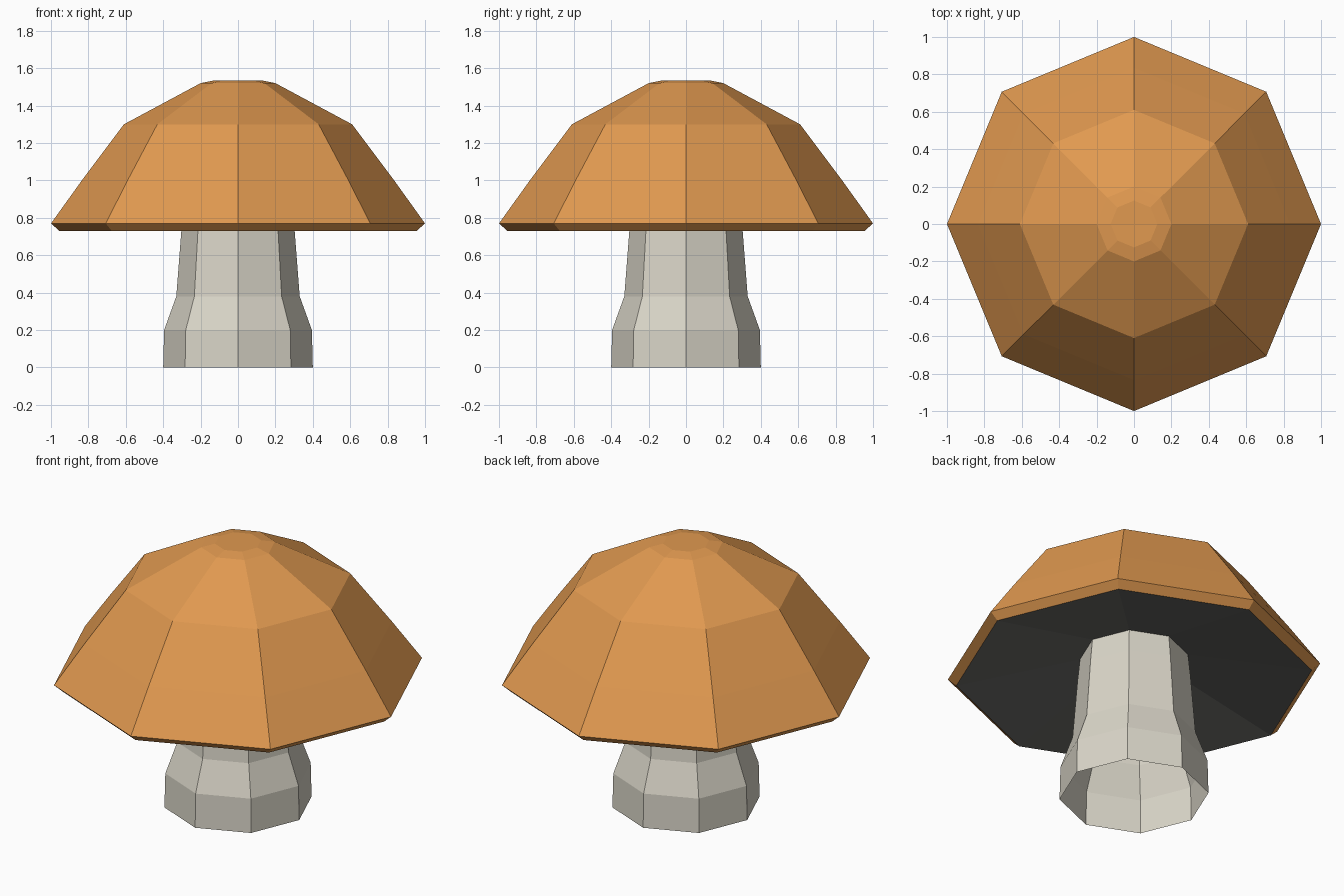
import bpy, bmesh
from math import cos, sin, tau

if "Cube" in bpy.data.objects:
    bpy.data.objects.remove(bpy.data.objects["Cube"])

SIDES = 8


def material(name, rgb):
    m = bpy.data.materials.new(name)
    m.diffuse_color = (*rgb, 1)
    m.use_nodes = True
    m.node_tree.nodes["Principled BSDF"].inputs["Base Color"].default_value = m.diffuse_color
    return m


def lathe(name, profile, mat, close_top=False):
    """Spin a (radius, z) profile, listed so faces point outward, into an octagonal shell."""
    bm = bmesh.new()
    rings = [[bm.verts.new((r * cos(tau * i / SIDES), r * sin(tau * i / SIDES), z))
              for i in range(SIDES)] for r, z in profile]
    for a, b in zip(rings, rings[1:]):
        for i in range(SIDES):
            j = (i + 1) % SIDES
            bm.faces.new((a[i], a[j], b[j], b[i]))
    if close_top:
        bm.faces.new(rings[-1])
    mesh = bpy.data.meshes.new(name)
    bm.to_mesh(mesh)
    bm.free()
    mesh.materials.append(mat)
    obj = bpy.data.objects.new(name, mesh)
    bpy.context.collection.objects.link(obj)
    return obj


# Cap: bevelled rim, steep skirt, shallow crown, small flat top
lathe("cap", [(0.955, 0.73), (1.0, 0.77), (0.835, 1.0), (0.61, 1.30),
              (0.20, 1.52), (0.125, 1.535)],
      material("cap_orange", (0.75, 0.32, 0.08)), close_top=True)

# Gills: hollow underside rising from the rim to the stem
lathe("gills", [(0.29, 0.86), (0.955, 0.73)],
      material("gill_grey", (0.14, 0.14, 0.13)))

# Stem: open-bottomed, flared foot
lathe("stem", [(0.40, 0.0), (0.395, 0.20), (0.33, 0.38), (0.303, 0.73), (0.29, 0.86)],
      material("stem_cream", (0.70, 0.67, 0.58)))
